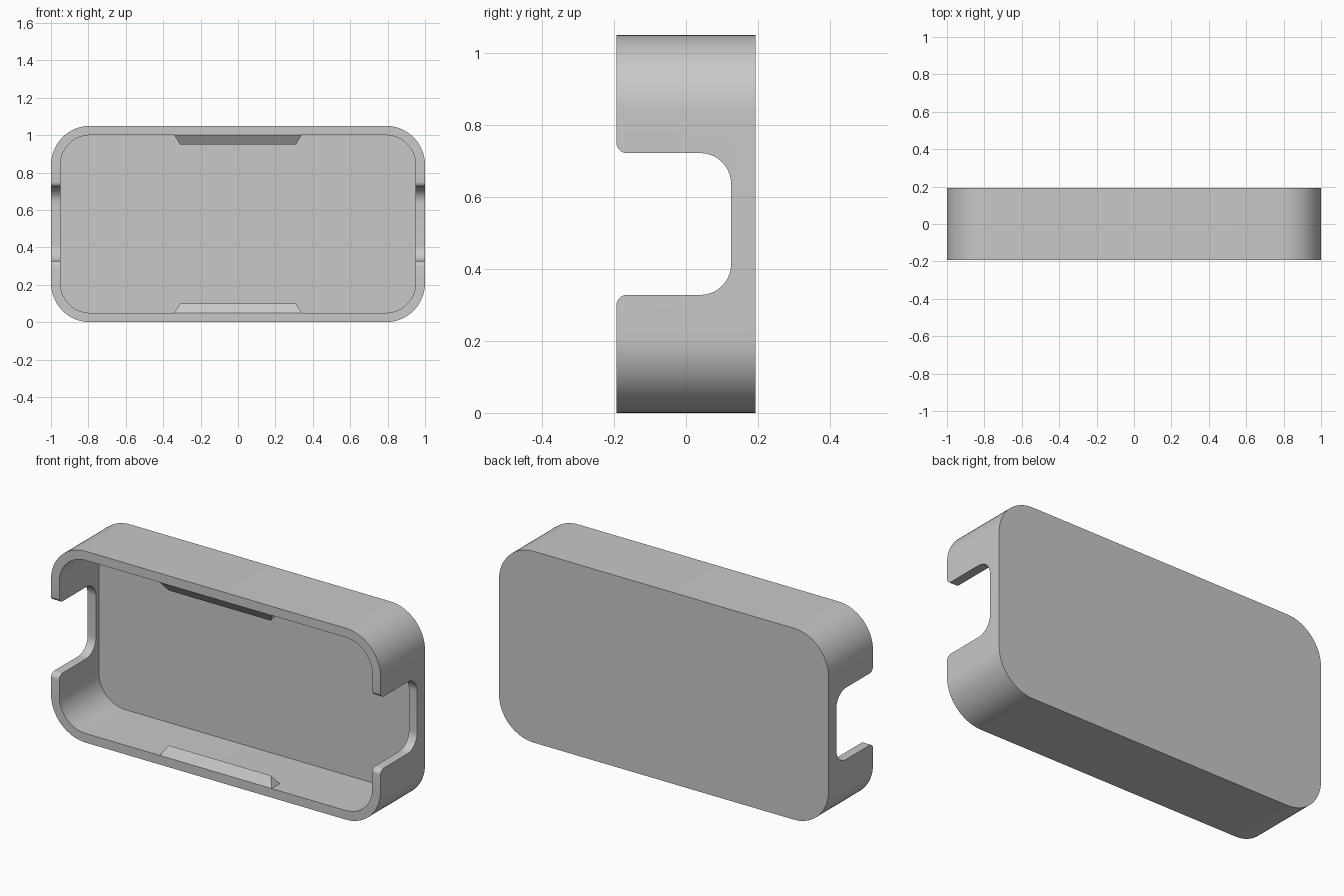
import bpy
import bmesh
from mathutils import Vector

cube = bpy.data.objects.get("Cube")
if cube:
    bpy.data.objects.remove(cube, do_unlink=True)

HEIGHT, HALF_DEPTH, WALL = 1.05, 0.193, 0.05
MID = HEIGHT / 2

grey = bpy.data.materials.new("plain grey")
grey.use_nodes = True
grey.diffuse_color = (0.58, 0.58, 0.58, 1)
grey.node_tree.nodes["Principled BSDF"].inputs["Base Color"].default_value = grey.diffuse_color


def rounded(corners, steps=16):
    """Round the corners (a, b, radius) of a right-angled outline."""
    points = []
    for i, (a, b, r) in enumerate(corners):
        p = Vector((a, b))
        if r == 0:
            points.append(p)
            continue
        u = (Vector(corners[i - 1][:2]) - p).normalized()
        v = (Vector(corners[(i + 1) % len(corners)][:2]) - p).normalized()
        centre = p + (u + v) * r
        for k in range(steps + 1):
            t = k / steps
            # direction swings from one tangent point to the other
            points.append(centre + (-v).slerp(-u, t) * r)
    return points


def make_object(name, bm):
    bmesh.ops.recalc_face_normals(bm, faces=bm.faces)
    mesh = bpy.data.meshes.new(name)
    bm.to_mesh(mesh)
    bm.free()
    mesh.materials.append(grey)
    obj = bpy.data.objects.new(name, mesh)
    bpy.context.collection.objects.link(obj)
    return obj


def prism(name, points, place, start, end):
    """Extrude an outline; place(a, b, d) turns it into 3D."""
    bm = bmesh.new()
    near = [bm.verts.new(place(p.x, p.y, start)) for p in points]
    far = [bm.verts.new(place(p.x, p.y, end)) for p in points]
    bm.faces.new(near)
    bm.faces.new(far)
    for i in range(len(near)):
        bm.faces.new((near[i - 1], near[i], far[i], far[i - 1]))
    return make_object(name, bm)


def rounded_box(name, inset, radius, start, end):
    x, lo, hi = 1 - inset, inset, HEIGHT - inset
    outline = rounded([(-x, lo, radius), (x, lo, radius), (x, hi, radius), (-x, hi, radius)])
    return prism(name, outline, lambda a, b, d: (a, d, b), start, end)


# Shell with an open front
shell = rounded_box("case_shell", 0, 0.21, -HALF_DEPTH, HALF_DEPTH)
cavity = rounded_box("cavity_cutter", WALL, 0.16, -0.4, 0.15)

# Side notches, rounded at the mouth and at the bottom
front, lo, hi = -HALF_DEPTH - 0.0005, MID - 0.197, MID + 0.197
notch_outline = rounded([
    (-0.3, lo - 0.1, 0), (front, lo - 0.1, 0), (front, lo, 0.03), (0.125, lo, 0.085),
    (0.125, hi, 0.085), (front, hi, 0.03), (front, hi + 0.1, 0), (-0.3, hi + 0.1, 0)])
notch = prism("notch_cutter", notch_outline, lambda a, b, d: (d, a, b), -1.2, 1.2)

bpy.context.view_layer.objects.active = shell
for cutter in (cavity, notch):
    cutter.hide_render = True
    cut = shell.modifiers.new("cut", 'BOOLEAN')
    cut.operation, cut.solver, cut.object = 'DIFFERENCE', 'EXACT', cutter
    bpy.ops.object.modifier_apply(modifier=cut.name)
    bpy.data.objects.remove(cutter, do_unlink=True)

bpy.ops.object.select_all(action='DESELECT')
shell.select_set(True)
bpy.ops.object.shade_smooth_by_angle()

# Ridge-shaped retaining tabs inside the top and bottom rims
for name, side in (("bottom_tab", -1), ("top_tab", 1)):
    bm = bmesh.new()
    base_z = MID + side * (MID - WALL)
    ends = []
    for s in (-1, 1):
        ends.append([bm.verts.new(v) for v in (
            (s * 0.34, -HALF_DEPTH, base_z),
            (s * 0.31, -HALF_DEPTH + 0.035, base_z - side * 0.05),
            (s * 0.34, -HALF_DEPTH + 0.07, base_z))])
        bm.faces.new(ends[-1])
    for i in range(3):
        bm.faces.new((ends[0][i - 1], ends[0][i], ends[1][i], ends[1][i - 1]))
    make_object(name, bm)
